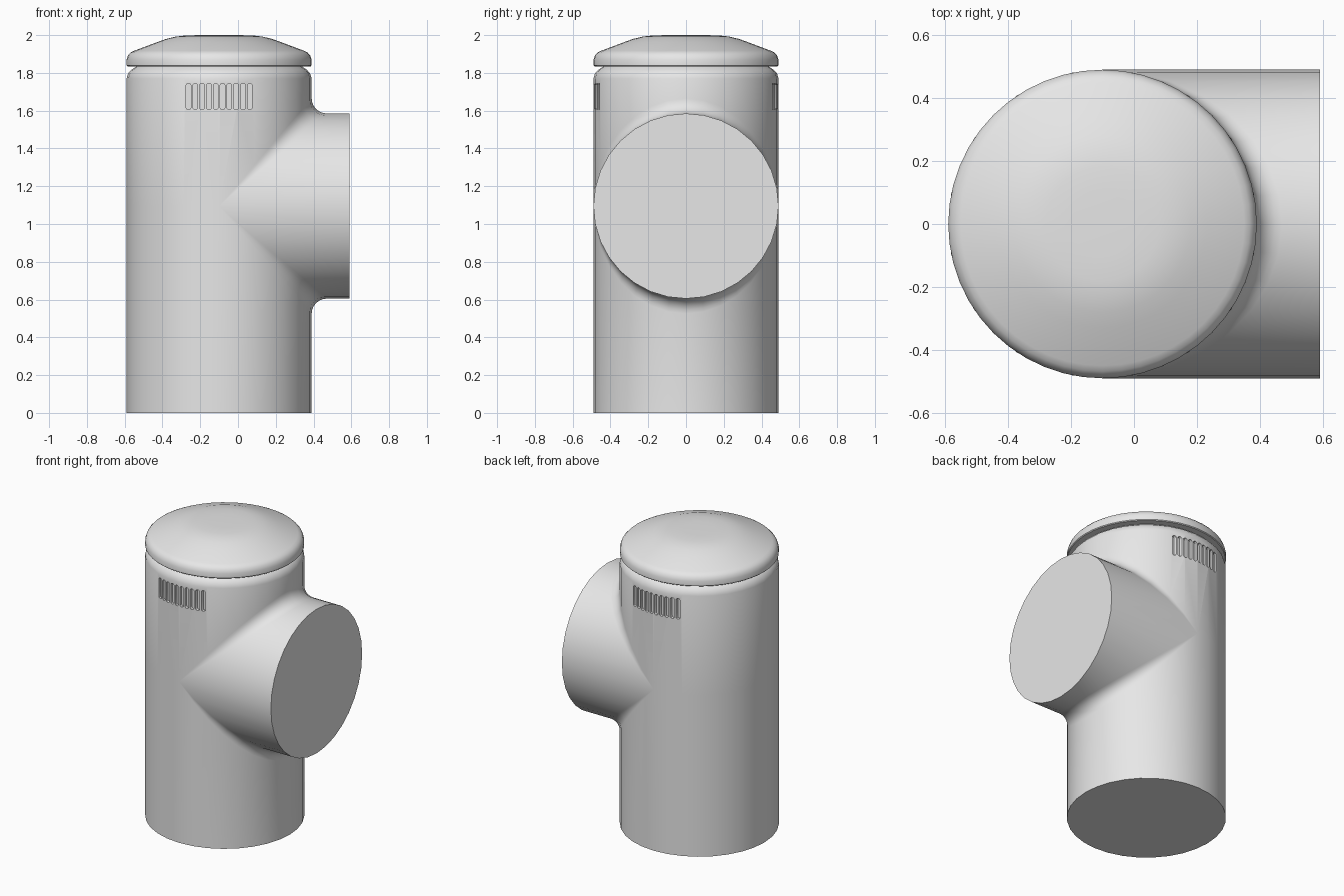
import bpy, bmesh
from math import cos, sin, pi, sqrt
from mathutils import Vector

if "Cube" in bpy.data.objects:
    bpy.data.objects.remove(bpy.data.objects["Cube"])

R = 0.49          # radius of both pipes
FILLET = 0.08     # rounded joint between the pipes
CX = -0.1         # axis of the upright pipe
CZ = 1.095        # axis of the side branch
END = 0.69        # branch end, measured from the upright axis
HALF = 16         # segments per half turn
ARC = 6           # segments across the fillet

grey = bpy.data.materials.new("light_grey")
grey.use_nodes = True
grey.diffuse_color = (0.8, 0.8, 0.8, 1)
grey.node_tree.nodes["Principled BSDF"].inputs["Base Color"].default_value = (0.8, 0.8, 0.8, 1)


def finish(name, bm):
    bmesh.ops.remove_doubles(bm, verts=bm.verts, dist=1e-4)
    bmesh.ops.holes_fill(bm, edges=[e for e in bm.edges if e.is_boundary], sides=0)
    bmesh.ops.recalc_face_normals(bm, faces=bm.faces)
    mesh = bpy.data.meshes.new(name)
    bm.to_mesh(mesh)
    bm.free()
    mesh.materials.append(grey)
    ob = bpy.data.objects.new(name, mesh)
    bpy.context.collection.objects.link(ob)
    return ob


def smooth(ob):
    bpy.ops.object.select_all(action="DESELECT")
    bpy.context.view_layer.objects.active = ob
    ob.select_set(True)
    bpy.ops.object.shade_smooth_by_angle(angle=pi / 6)


def skin(bm, columns):
    """Join neighbouring columns of points with quads."""
    grid = [[bm.verts.new(p) for p in col] for col in columns]
    for a, b in zip(grid, grid[1:]):
        for i in range(len(a) - 1):
            bm.faces.new((a[i], a[i + 1], b[i + 1], b[i]))


SHOULDER = [(R, 1.77), (0.482, 1.797), (0.465, 1.816), (0.44, 1.833), (0.44, 1.845)]


def shoulder(t):
    return [Vector((CX + r * cos(t), r * sin(t), z)) for r, z in SHOULDER]


def joint(t, side):
    """Rolling-ball fillet from upright to branch, then out to the branch end."""
    w = (R + FILLET) * cos(t)
    ball = Vector((w, (R + FILLET) * sin(t), w))
    d1 = Vector((-cos(t), -sin(t), 0))
    d2 = Vector((0, -sin(t), -cos(t)))
    pts = [ball + FILLET * (d1.slerp(d2, i / ARC) if abs(cos(t)) > 1e-4 else d1)
           for i in range(ARC + 1)]
    pts.append(Vector((END, R * sin(t), R * cos(t))))
    return [Vector((CX + p.x, p.y, CZ + side * p.z)) for p in pts]


# Tee body: plain back half, and a front half that flows into the branch
angles = [-pi / 2 + pi * i / HALF for i in range(HALF + 1)]
bm = bmesh.new()
foot = lambda t: Vector((CX + R * cos(t), R * sin(t), 0))
skin(bm, [[foot(t + pi), foot(t + pi) + Vector((0, 0, CZ))] + shoulder(t + pi) for t in angles])
skin(bm, [[foot(t)] + joint(t, -1) for t in angles])
skin(bm, [shoulder(t)[::-1] + joint(t, 1) for t in angles])
body = finish("tee_body", bm)

# Vent slots cut into the front and back
bm = bmesh.new()
for side in (-1, 1):
    for i in range(10):
        dx = (i - 4.5) * 0.036
        floor = sqrt(R * R - dx * dx) - 0.02
        outline = []
        for k in range(12):
            a = 2 * pi * (k + 0.5) / 12
            lift = 0.057 if sin(a) > 0 else -0.057
            outline.append((CX + dx + 0.013 * cos(a), 1.675 + lift + 0.013 * sin(a)))
        face = bm.faces.new([bm.verts.new((x, side * floor, z)) for x, z in outline])
        out = bmesh.ops.extrude_face_region(bm, geom=[face])["geom"]
        bmesh.ops.translate(bm, vec=(0, side * 0.1, 0),
                            verts=[v for v in out if isinstance(v, bmesh.types.BMVert)])
cutter = finish("vent_cutter", bm)
cutter.hide_render = True
cut = body.modifiers.new("vents", "BOOLEAN")
cut.operation = "DIFFERENCE"
cut.solver = "EXACT"
cut.object = cutter
bpy.context.view_layer.objects.active = body
bpy.ops.object.modifier_apply(modifier=cut.name)
bpy.data.objects.remove(cutter)
smooth(body)

# Lid: turned profile with a rounded rim and a shallow dome
LID = [(0.43, 1.835), (0.485, 1.835), (0.49, 1.84), (0.49, 1.87), (0.482, 1.893),
       (0.468, 1.908), (0.45, 1.917), (0.33, 1.962), (0.28, 1.98), (0.23, 1.992),
       (0.18, 1.998), (0.1, 2.0)]
bm = bmesh.new()
skin(bm, [[(CX + r * cos(2 * pi * k / 48), r * sin(2 * pi * k / 48), z) for r, z in LID]
          for k in range(49)])
smooth(finish("lid", bm))
